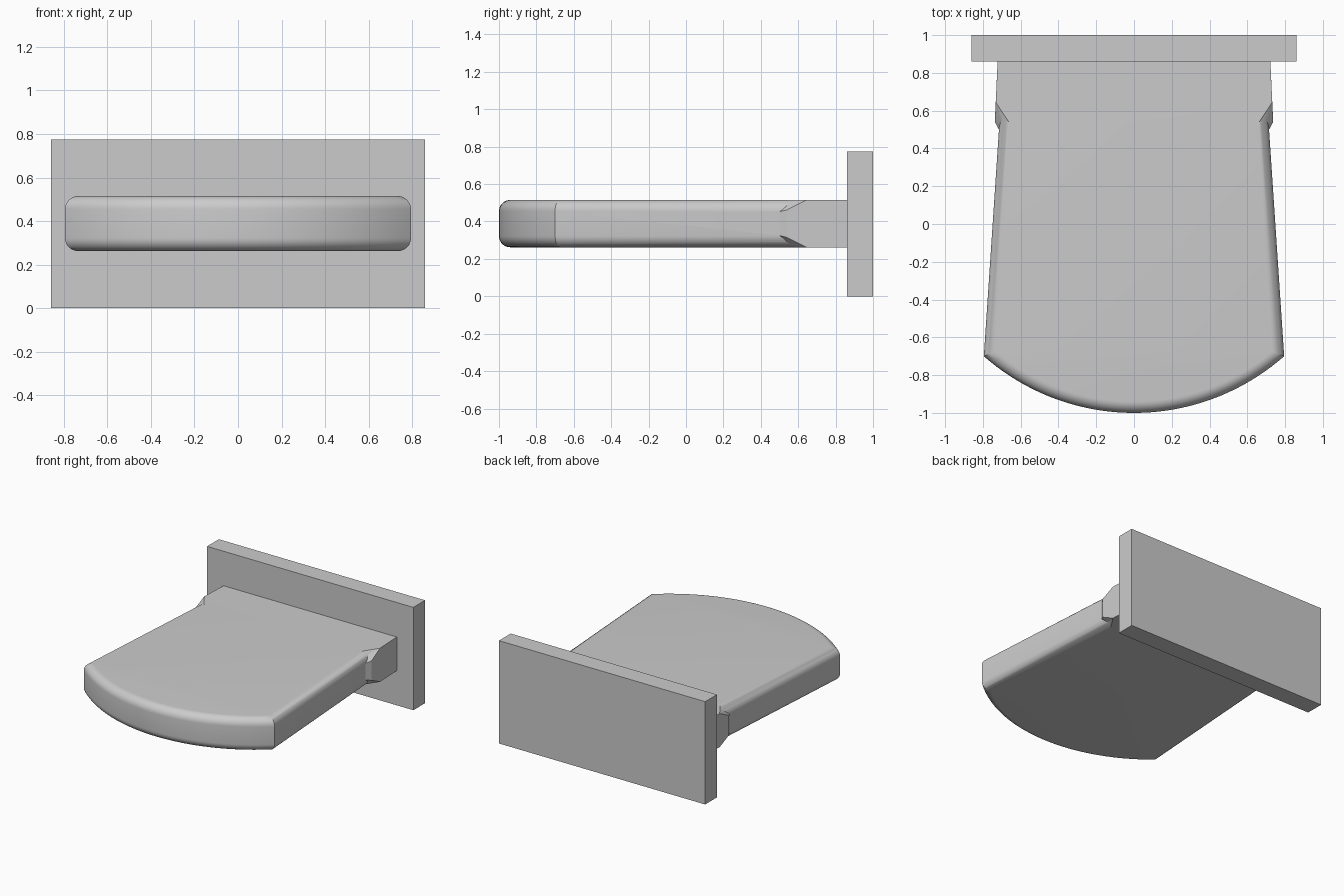
import bpy, bmesh, math

if "Cube" in bpy.data.objects:
    bpy.data.objects.remove(bpy.data.objects["Cube"])

Z0, Z1, R = 0.262, 0.515, 0.06        # blade underside, top, fillet radius
CY, RA = 0.203, 1.203                 # front arc centre and radius
BACK = 0.6                            # hidden rear end of the filleted blade


def make(name, bm):
    bmesh.ops.recalc_face_normals(bm, faces=bm.faces)
    me = bpy.data.meshes.new(name)
    bm.to_mesh(me)
    bm.free()
    ob = bpy.data.objects.new(name, me)
    bpy.context.collection.objects.link(ob)
    return ob


def hull(name, pts):
    bm = bmesh.new()
    for p in pts:
        bm.verts.new(p)
    bmesh.ops.convex_hull(bm, input=bm.verts)
    bmesh.ops.dissolve_limit(bm, angle_limit=0.01, verts=bm.verts, edges=bm.edges)
    return make(name, bm)


def outline(d, n=40):
    """Blade outline moved inwards by d: tapered sides and a bowed front."""
    slope = -0.0667

    def side(y):
        return 0.795 - d + slope * (y + 0.70)

    r, y = RA - d, -0.7
    for _ in range(30):               # where the side meets the arc
        y = CY - math.sqrt(r * r - side(y) ** 2)
    a = math.asin(side(y) / r)
    arc = [(r * math.sin(t), CY - r * math.cos(t))
           for t in (-a + 2 * a * i / n for i in range(n + 1))]
    return [(-side(BACK), BACK)] + arc + [(side(BACK), BACK)]


# Blade: stacked outlines give the rounded top and bottom rims
STEPS = 8
quarter = [math.pi / 2 * i / STEPS for i in range(STEPS + 1)]
levels = [(Z0 + R - R * math.cos(t), R - R * math.sin(t)) for t in quarter]
levels += [(Z0 + Z1 - z, d) for z, d in reversed(levels)]
bm = bmesh.new()
rings = [[bm.verts.new((x, y, z)) for x, y in outline(d)] for z, d in levels]
for lo, hi in zip(rings, rings[1:]):
    for i in range(len(lo)):
        j = (i + 1) % len(lo)
        bm.faces.new((lo[i], lo[j], hi[j], hi[i]))
bm.faces.new(rings[0])
bm.faces.new(rings[-1])
blade = make("blade", bm)

# Square-edged root with facets where the fillets run out
half = [(0.722, 0.86, Z1), (0.732, 0.645, Z1), (0.663, 0.54, Z1),
        (0.737, 0.54, 0.462), (0.715, 0.50, 0.452)]
root = hull("blade_root", [(sx * x, y, z if up else Z0 + Z1 - z)
                           for x, y, z in half for sx in (-1, 1) for up in (0, 1)])
root.hide_render = True

# Join the root to the blade
mod = blade.modifiers.new("join_root", 'BOOLEAN')
mod.operation, mod.solver, mod.object = 'UNION', 'EXACT', root
bpy.context.view_layer.objects.active = blade
blade.select_set(True)
bpy.ops.object.modifier_apply(modifier=mod.name)
bpy.data.objects.remove(root)
bpy.ops.object.shade_smooth_by_angle(angle=math.radians(25))

# Upright mounting plate
hull("mounting_plate", [(x, y, z) for x in (-0.86, 0.86)
                        for y in (0.86, 1.0) for z in (0, 0.775)])
